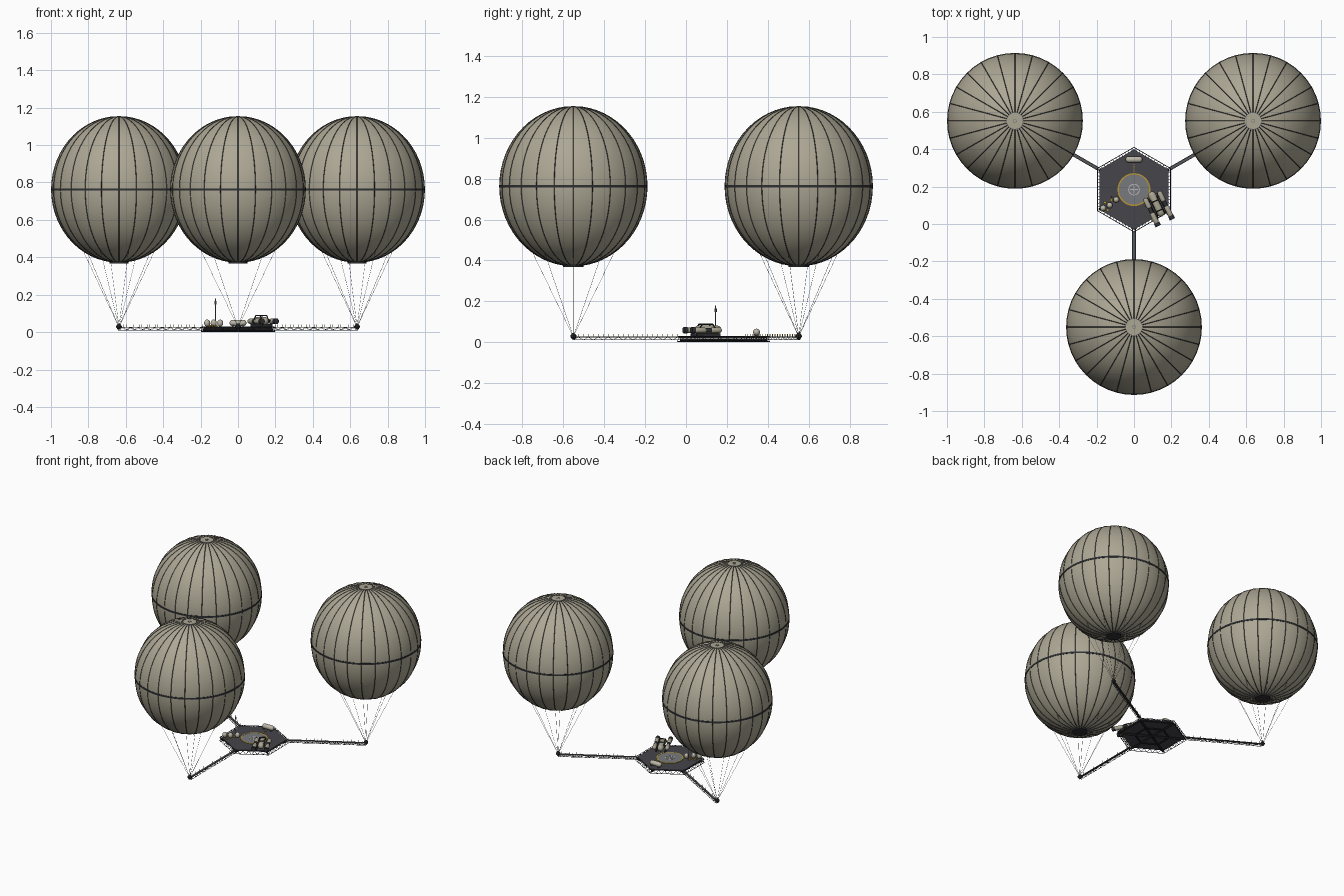
import bpy, bmesh, math
from mathutils import Matrix, Vector

cube = bpy.data.objects.get("Cube")
if cube:
    bpy.data.objects.remove(cube, do_unlink=True)


def material(name, r, g, b):
    m = bpy.data.materials.new(name)
    m.use_nodes = True
    m.diffuse_color = (r, g, b, 1)
    m.node_tree.nodes["Principled BSDF"].inputs["Base Color"].default_value = (r, g, b, 1)
    return m


FABRIC = material("beige fabric", 0.415, 0.385, 0.295)
CAP = material("pale hull", 0.50, 0.47, 0.39)
SEAM = material("dark seam", 0.028, 0.03, 0.034)
DECK = material("deck grey", 0.06, 0.06, 0.07)
STEEL = material("truss steel", 0.10, 0.105, 0.115)
PAD = material("pad grey", 0.19, 0.195, 0.205)
YELLOW = material("marking yellow", 0.48, 0.31, 0.03)
PAINT = material("white paint", 0.48, 0.48, 0.46)
BLACK = material("underside black", 0.016, 0.016, 0.018)


def lathe(bm, profile, n, M=Matrix(), a0=-math.pi / 2):
    """Closed turned shape from (radius, height) pairs."""
    rings = [[bm.verts.new(M @ Vector((r * math.cos(a0 + math.tau * i / n),
                                       r * math.sin(a0 + math.tau * i / n), z)))
              for i in range(n)] for r, z in profile]
    for low, high in zip(rings, rings[1:]):
        for i in range(n):
            j = (i + 1) % n
            bm.faces.new((low[i], low[j], high[j], high[i]))
    bm.faces.new(rings[0][::-1])
    bm.faces.new(rings[-1])


def along(a, b):
    d = Vector(b) - Vector(a)
    return Matrix.Translation(a) @ d.to_track_quat('Z', 'Y').to_matrix().to_4x4(), d.length


def bar(bm, a, b, r, n=4):
    M, length = along(a, b)
    lathe(bm, [(r, 0), (r, length)], n, M)


def capsule(bm, a, b, r, n=16):
    M, length = along(a, b)
    arc = [(r * math.cos(t), r * math.sin(t)) for t in (0, 0.4, 0.8, 1.2, 1.5)]
    prof = [(x, r - h) for x, h in reversed(arc)] + [(x, length - r + h) for x, h in arc]
    lathe(bm, prof, n, M)


def disc(bm, r, z0, z1, n, at=(0, 0, 0)):
    lathe(bm, [(r, z0), (r, z1)], n, Matrix.Translation(at))


def ring(bm, r_in, r_out, z0, z1, n, at=(0, 0, 0)):
    """Flat washer with open middle."""
    loops = [[bm.verts.new(Vector(at) + Vector((r * math.cos(math.tau * i / n),
              r * math.sin(math.tau * i / n), z))) for i in range(n)]
             for r, z in ((r_in, z0), (r_out, z0), (r_out, z1), (r_in, z1))]
    for k in range(4):
        p, q = loops[k], loops[(k + 1) % 4]
        for i in range(n):
            j = (i + 1) % n
            bm.faces.new((p[i], p[j], q[j], q[i]))


def box(bm, centre, size, angle=0):
    M = Matrix.Translation(centre) @ Matrix.Rotation(angle, 4, 'Z') @ Matrix.Diagonal((*size, 1))
    bmesh.ops.create_cube(bm, size=1, matrix=M)


def finish(name, bm, mat, smooth=False):
    bmesh.ops.recalc_face_normals(bm, faces=bm.faces)
    mesh = bpy.data.meshes.new(name)
    bm.to_mesh(mesh)
    bm.free()
    mesh.materials.append(mat)
    ob = bpy.data.objects.new(name, mesh)
    bpy.context.scene.collection.objects.link(ob)
    if smooth:
        bpy.ops.object.select_all(action='DESELECT')
        ob.select_set(True)
        bpy.context.view_layer.objects.active = ob
        bpy.ops.object.shade_smooth_by_angle(angle=math.radians(35))


CENTRE = Vector((0, 0.184, 0))
HEX, DECK_R, ARM = 0.226, 0.214, 0.735
RX, RZ, MID = 0.361, 0.39, 0.763
GORES = 24


def polar(r, a, z, origin=CENTRE):
    return Vector((origin.x + r * math.cos(a), origin.y + r * math.sin(a), z))


# Balloons with seams, caps and ropes, and the arms that hold them
STEPS = 28
angles = [-math.pi + 0.12 + (math.pi - 0.24) * k / STEPS for k in range(STEPS + 1)]
outline = [(-RX * math.sin(t), MID + RZ * math.cos(t)) for t in angles]
for label, deg in (("front", -90), ("left", 30), ("right", 150)):
    a = math.radians(deg)
    hub = polar(ARM, a, 0)
    at = Matrix.Translation(hub)

    bm = bmesh.new()
    lathe(bm, outline, GORES * 2, at)
    finish(label + "_balloon", bm, FABRIC, True)

    bm = bmesh.new()
    for g in range(GORES):
        t = -math.pi / 2 + math.tau * g / GORES
        pts = [polar(r, t, z, hub) for r, z in outline]
        for p, q in zip(pts, pts[1:]):
            bar(bm, p, q, 0.0018)
    ring(bm, RX - 0.01, RX + 0.002, MID - 0.006, MID + 0.006, GORES * 2, hub)
    disc(bm, 0.05, MID - RZ - 0.006, MID - RZ + 0.012, 20, hub)
    finish(label + "_balloon_seams", bm, SEAM)

    bm = bmesh.new()
    disc(bm, 0.043, MID + RZ - 0.006, MID + RZ, 20, hub)
    finish(label + "_balloon_cap", bm, FABRIC)
    bm = bmesh.new()
    ring(bm, 0.008, 0.011, MID + RZ, MID + RZ + 0.002, 16, hub)
    ring(bm, 0.043, 0.047, MID + RZ - 0.006, MID + RZ + 0.001, 20, hub)
    finish(label + "_cap_rings", bm, PAD)

    bm = bmesh.new()
    for g in range(8):
        t = a + math.tau * g / 8
        bar(bm, polar(0.2, t, 0.44, hub), polar(0.004, t, 0.035, hub), 0.0009, 3)
    finish(label + "_ropes", bm, PAD)

    # Box truss with zigzag bracing
    bm = bmesh.new()
    side = Vector((-math.sin(a), math.cos(a), 0)) * 0.008
    for s in (-1, 1):
        for z in (0.011, 0.025):
            bar(bm, polar(0.19, a, z) + s * side, polar(ARM, a, z) + s * side, 0.0015)
    bays = 22
    for k in range(bays):
        r0, r1 = (0.2 + (ARM - 0.2) * (k + e) / bays for e in (0, 1))
        if k % 2:
            r0, r1 = r1, r0
        for s in (-1, 1):
            bar(bm, polar(r0, a, 0.011) + s * side, polar(r1, a, 0.025) + s * side, 0.001)
        bar(bm, polar(r0, a, 0.011) - side, polar(r1, a, 0.011) + side, 0.001)
    finish(label + "_arm_truss", bm, STEEL)

    # Walkway along the arm, with marker posts
    bm = bmesh.new()
    box(bm, polar((HEX + ARM) / 2, a, 0.0265), (ARM - HEX, 0.014, 0.002), a)
    finish(label + "_arm_walkway", bm, STEEL)
    bm = bmesh.new()
    for k in range(1, bays):
        foot = polar(0.2 + (ARM - 0.2) * k / bays, a, 0.026) + side * (-1) ** k
        bar(bm, foot, foot + Vector((0, 0, 0.014)), 0.0012)
    finish(label + "_arm_posts", bm, YELLOW)

    bm = bmesh.new()
    lathe(bm, [(0.005, 0.013), (0.015, 0.025), (0.015, 0.033), (0.005, 0.045)], 8, at)
    finish(label + "_arm_hub", bm, SEAM)

# Hexagonal platform
corners = [-math.pi / 2 + math.tau * i / 6 for i in range(6)]
bm = bmesh.new()
disc(bm, DECK_R, 0.02, 0.028, 6, CENTRE)
finish("deck", bm, DECK)
bm = bmesh.new()
for t in corners:
    bar(bm, polar(0, t, 0.01), polar(DECK_R, t, 0.01), 0.008)
    bar(bm, polar(HEX / 2, t, 0.01), polar(HEX / 2, t + math.tau / 6, 0.01), 0.005)
finish("deck_underframe", bm, BLACK)

# Open truss around the platform edge
bm = bmesh.new()
for t in corners:
    p, q = polar(HEX, t, 0.003), polar(HEX, t + math.tau / 6, 0.003)
    lift = Vector((0, 0, 0.024))
    bar(bm, p, q, 0.002)
    bar(bm, p + lift, q + lift, 0.002)
    for k in range(12):
        foot, head = p.lerp(q, k / 12), p.lerp(q, (k + 1) / 12)
        bar(bm, foot + lift * (k % 2), head + lift * (1 - k % 2), 0.0014)
        inner = foot + lift + (CENTRE - foot).normalized() * 0.016
        bar(bm, foot + lift, Vector((inner.x, inner.y, 0.025)), 0.0012)
finish("deck_edge_truss", bm, SEAM)

# Landing pad and markings
bm = bmesh.new()
disc(bm, 0.083, 0.028, 0.03, 40, CENTRE)
finish("landing_pad", bm, PAD)
bm = bmesh.new()
ring(bm, 0.081, 0.088, 0.028, 0.0305, 40, CENTRE)
for k in range(4):
    box(bm, (0, 0.282 + 0.012 * k, 0.029), (0.008, 0.006, 0.002))
finish("pad_border", bm, YELLOW)
bm = bmesh.new()
ring(bm, 0.026, 0.031, 0.03, 0.0312, 32, CENTRE)
box(bm, CENTRE + Vector((0, 0, 0.0305)), (0.044, 0.005, 0.001))
box(bm, CENTRE + Vector((0, 0, 0.0306)), (0.005, 0.044, 0.001))
finish("pad_cross", bm, PAINT)

# Storage tanks
bm = bmesh.new()
capsule(bm, (-0.045, 0.345, 0.049), (0.045, 0.345, 0.049), 0.017)
for x, y in ((-0.165, 0.085), (-0.13, 0.1), (-0.095, 0.13)):
    capsule(bm, (x, y, 0.03), (x, y, 0.067), 0.016)
finish("tanks", bm, CAP, True)
bm = bmesh.new()
for x in (-0.028, 0.028):
    box(bm, (x, 0.345, 0.034), (0.006, 0.028, 0.012))
finish("tank_saddles", bm, STEEL)
bm = bmesh.new()
for x, y in ((-0.155, 0.115), (-0.12, 0.128), (-0.14, 0.075)):
    box(bm, (x, y, 0.033), (0.014, 0.014, 0.01), 0.5)
finish("supply_boxes", bm, YELLOW)

# Mast
bm = bmesh.new()
bar(bm, (-0.12, 0.145, 0.028), (-0.12, 0.145, 0.18), 0.0025, 8)
bar(bm, (-0.12, 0.145, 0.148), (-0.12, 0.145, 0.165), 0.006, 8)
finish("mast", bm, PAD)

# Parked vehicle: body, side pods with dark ends, roll cage
FRAME = Matrix.Translation((0.125, 0.095, 0.03)) @ Matrix.Rotation(math.radians(-64), 4, 'Z')
bm = bmesh.new()
capsule(bm, (-0.085, 0, 0.03), (0.06, 0, 0.03), 0.021)
for s in (-1, 1):
    capsule(bm, (-0.068, s * 0.042, 0.028), (-0.005, s * 0.042, 0.028), 0.014)
    capsule(bm, (0.015, s * 0.042, 0.028), (0.085, s * 0.042, 0.028), 0.014)
bm.transform(FRAME)
finish("vehicle_body", bm, FABRIC, True)
bm = bmesh.new()
for s in (-1, 1):
    bar(bm, (-0.01, s * 0.042, 0.028), (0.022, s * 0.042, 0.028), 0.011, 12)
    bar(bm, (0.078, s * 0.042, 0.028), (0.098, s * 0.042, 0.028), 0.0155, 12)
    hoop = [(-0.05, 0.03), (-0.03, 0.058), (0.025, 0.058), (0.05, 0.03)]
    for (x0, z0), (x1, z1) in zip(hoop, hoop[1:]):
        bar(bm, (x0, s * 0.02, z0), (x1, s * 0.02, z1), 0.003, 6)
    box(bm, (0, s * 0.03, 0.007), (0.13, 0.008, 0.012))
for x in (-0.045, 0.045):
    bar(bm, (x, -0.045, 0.03), (x, 0.045, 0.03), 0.006, 8)
for x in (-0.03, 0.025):
    bar(bm, (x, -0.02, 0.058), (x, 0.02, 0.058), 0.003, 6)
bm.transform(FRAME)
finish("vehicle_frame", bm, SEAM)
